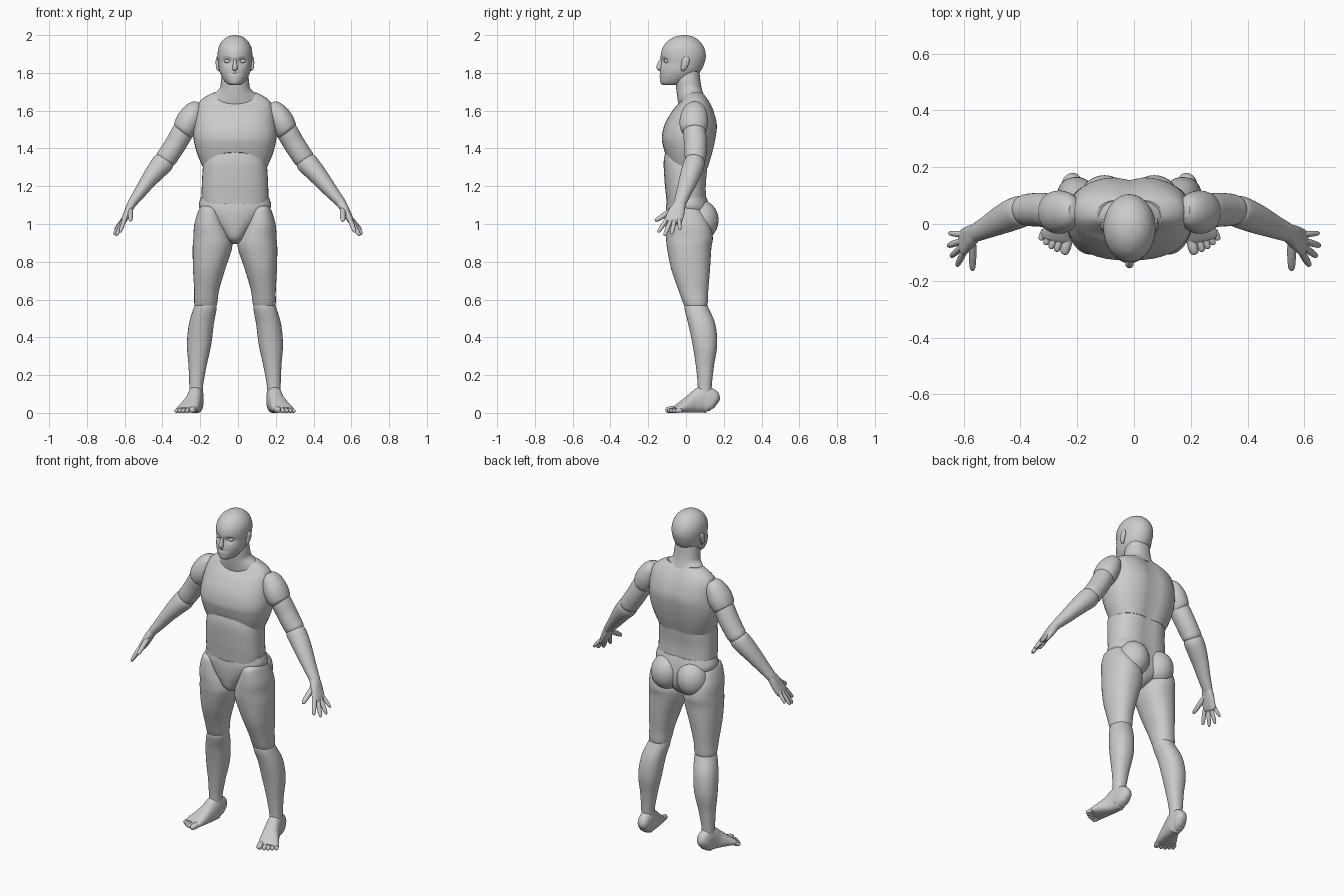
import bpy, bmesh, math
from mathutils import Vector

N = 40


def spline(rows, steps=6):
    """Catmull-Rom resampling of a list of equal-length tuples."""
    out = []
    for i in range(len(rows) - 1):
        a, b, c, d = (rows[max(0, min(len(rows) - 1, i + k))] for k in (-1, 0, 1, 2))
        for j in range(steps):
            t = j / steps
            out.append([0.5 * (2 * q + (r - p) * t + (2 * p - 5 * q + 4 * r - s) * t * t
                               + (3 * q - p - 3 * r + s) * t ** 3)
                        for p, q, r, s in zip(a, b, c, d)])
    return out + [list(rows[-1])]


def skin(name, rings, side=1):
    """Skin a list of closed point rings, capped at both ends."""
    bm = bmesh.new()
    loops = [[bm.verts.new((p[0] * side, p[1], max(p[2], 0.0))) for p in r] for r in rings]
    n = len(loops[0])
    for a, b in zip(loops, loops[1:]):
        for i in range(n):
            bm.faces.new((a[i], a[(i + 1) % n], b[(i + 1) % n], b[i]))
    bm.faces.new(loops[0])
    bm.faces.new(loops[-1])
    return finish(name, bm)


def finish(name, bm):
    # the body axis sits slightly left of the hands' midpoint
    for v in bm.verts:
        v.co.x -= 0.016 * max(0, min(1, (0.655 - abs(v.co.x)) / 0.22))
    bmesh.ops.recalc_face_normals(bm, faces=bm.faces)
    me = bpy.data.meshes.new(name)
    bm.to_mesh(me)
    bm.free()
    ob = bpy.data.objects.new(name, me)
    bpy.context.collection.objects.link(ob)
    return ob


def unit(i, n, e):
    c, s = math.cos(2 * math.pi * i / n), math.sin(2 * math.pi * i / n)
    return math.copysign(abs(c) ** (2 / e), c), math.copysign(abs(s) ** (2 / e), s)


def stack(name, rows, side=1, e=2.2, groove=0.0, n=N, warp=None):
    """Horizontal rings: z, x centre, front y, back y, half width, front lift."""
    rings = []
    for z, cx, yf, yb, w, lift in spline(rows):
        ring = []
        for i in range(n):
            c, s = unit(i, n, e)
            x, y = cx + w * c, (yf + yb) / 2 + (yb - yf) / 2 * s
            if s > 0:
                y -= groove * math.exp(-(x / 0.04) ** 2)
            p = (x, y, z + lift * max(0, -s) ** 2)
            ring.append(warp(p) if warp else p)
        rings.append(ring)
    return skin(name, rings, side)


def limb(name, rows, side=1, axis=(0, 1, 0), e=2.0, n=N, steps=6):
    """Rings across a path: x, y, z, radius along axis, radius across it."""
    rows = spline(rows, steps)
    rings = []
    for k, r in enumerate(rows):
        t = (Vector(rows[min(k + 1, len(rows) - 1)][:3]) - Vector(rows[max(k - 1, 0)][:3])).normalized()
        u = Vector(axis)
        u = (u - t * u.dot(t)).normalized()
        v = t.cross(u)
        ring = []
        for i in range(n):
            c, s = unit(i, n, e)
            ring.append(Vector(r[:3]) + u * r[3] * c + v * r[4] * s)
        rings.append(ring)
    return skin(name, rings, side)


def digit(name, p, q, r, side, axis=(0, 1, 0)):
    p, q = Vector(p), Vector(q)
    rows = [(*p.lerp(q, t), r * f, r * f) for t, f in
            ((0, 1), (0.45, 1.05), (0.75, 0.92), (0.92, 0.7), (1, 0.15))]
    limb(name, rows, side, axis, n=14, steps=3)


def ball(name, centre, radii, side=1):
    bm = bmesh.new()
    bmesh.ops.create_uvsphere(bm, u_segments=32, v_segments=20, radius=1)
    for v in bm.verts:
        v.co = Vector(((centre[0] + v.co.x * radii[0]) * side,
                       centre[1] + v.co.y * radii[1], centre[2] + v.co.z * radii[2]))
    finish(name, bm)


# head with eye sockets and mouth line
def face(p):
    x, y, z = p
    if y < -0.04:
        y += 0.017 * math.exp(-((abs(x) - 0.04) / 0.02) ** 2 - ((z - 1.862) / 0.016) ** 2)
        y += 0.005 * math.exp(-(x / 0.03) ** 2 - ((z - 1.797) / 0.006) ** 2)
    return x, y, z


stack("head", [
    (1.735, 0, -0.118, -0.03, 0.026, 0), (1.745, 0, -0.134, 0.0, 0.045, 0),
    (1.775, 0, -0.139, 0.045, 0.067, 0), (1.81, 0, -0.138, 0.078, 0.082, 0),
    (1.85, 0, -0.132, 0.097, 0.088, 0), (1.89, 0, -0.134, 0.105, 0.092, 0),
    (1.93, 0, -0.125, 0.097, 0.088, 0), (1.965, 0, -0.1, 0.075, 0.071, 0),
    (1.99, 0, -0.062, 0.04, 0.042, 0), (2.0, 0, -0.02, 0.0, 0.008, 0)],
    e=2.0, n=72, warp=face)
limb("nose", [(0, -0.126, 1.875, 0.007, 0.008), (0, -0.135, 1.855, 0.009, 0.012),
              (0, -0.141, 1.832, 0.014, 0.015), (0, -0.139, 1.82, 0.014, 0.012),
              (0, -0.135, 1.814, 0.006, 0.006)], axis=(1, 0, 0), n=20)

# neck and trunk
stack("neck", [
    (1.82, 0, -0.05, 0.07, 0.066, 0), (1.76, 0, -0.055, 0.076, 0.074, 0),
    (1.72, 0, -0.05, 0.083, 0.08, -0.02), (1.695, 0, -0.042, 0.09, 0.105, -0.05),
    (1.68, 0, -0.035, 0.095, 0.125, -0.06)])
stack("chest", [
    (1.3, 0, -0.112, 0.122, 0.17, 0.08), (1.38, 0, -0.122, 0.145, 0.203, 0.035),
    (1.46, 0, -0.128, 0.162, 0.22, 0), (1.53, 0, -0.112, 0.168, 0.216, 0),
    (1.6, 0, -0.072, 0.15, 0.206, 0), (1.645, 0, -0.045, 0.128, 0.19, -0.015),
    (1.675, 0, -0.035, 0.108, 0.155, -0.035), (1.695, 0, -0.03, 0.09, 0.115, -0.055)],
    e=2.4, groove=0.014)
stack("abdomen", [
    (1.36, 0, -0.105, 0.12, 0.16, 0.04), (1.3, 0, -0.118, 0.118, 0.17, 0.03),
    (1.22, 0, -0.113, 0.11, 0.175, 0), (1.15, 0, -0.106, 0.11, 0.177, 0),
    (1.1, 0, -0.1, 0.115, 0.175, -0.02)], e=2.5, groove=0.01)
stack("pelvis", [
    (1.14, 0, -0.104, 0.115, 0.181, -0.035), (1.09, 0, -0.107, 0.13, 0.19, -0.015),
    (1.03, 0, -0.107, 0.14, 0.15, 0), (0.97, 0, -0.1, 0.135, 0.092, 0),
    (0.92, 0, -0.082, 0.105, 0.05, 0), (0.893, 0, -0.035, 0.06, 0.02, 0)], groove=0.012)

for side, tag in ((1, "left_"), (-1, "right_")):
    ball(tag + "eye", (0.04, -0.101, 1.862), (0.017, 0.015, 0.012), side)
    limb(tag + "ear", [(0.083, -0.018, 1.812, 0.008, 0.005), (0.09, -0.013, 1.825, 0.014, 0.009),
                       (0.093, -0.005, 1.85, 0.019, 0.009), (0.093, 0.0, 1.872, 0.019, 0.008),
                       (0.091, 0.002, 1.886, 0.008, 0.005)], side, n=20)
    ball(tag + "buttock", (0.088, 0.08, 1.02), (0.09, 0.092, 0.105), side)

    # arm
    limb(tag + "shoulder", [
        (0.195, 0.05, 1.64, 0.025, 0.02), (0.205, 0.048, 1.622, 0.05, 0.04),
        (0.222, 0.045, 1.59, 0.067, 0.057), (0.245, 0.042, 1.545, 0.076, 0.066),
        (0.268, 0.042, 1.5, 0.07, 0.062), (0.28, 0.042, 1.482, 0.052, 0.048)], side)
    limb(tag + "upper_arm", [
        (0.25, 0.045, 1.53, 0.05, 0.05), (0.275, 0.045, 1.49, 0.06, 0.057),
        (0.31, 0.05, 1.43, 0.06, 0.057), (0.345, 0.05, 1.375, 0.058, 0.056),
        (0.368, 0.05, 1.342, 0.053, 0.054), (0.378, 0.048, 1.325, 0.035, 0.035)], side)
    limb(tag + "forearm", [
        (0.36, 0.05, 1.353, 0.042, 0.042), (0.38, 0.045, 1.325, 0.055, 0.057),
        (0.415, 0.032, 1.285, 0.056, 0.053), (0.46, 0.012, 1.23, 0.05, 0.044),
        (0.51, -0.012, 1.165, 0.04, 0.034), (0.55, -0.03, 1.115, 0.033, 0.026),
        (0.562, -0.036, 1.098, 0.028, 0.022)], side)
    limb(tag + "palm", [
        (0.55, -0.03, 1.115, 0.03, 0.023), (0.565, -0.04, 1.09, 0.037, 0.023),
        (0.582, -0.053, 1.055, 0.044, 0.02), (0.6, -0.066, 1.02, 0.045, 0.016),
        (0.606, -0.07, 1.006, 0.036, 0.01)], side, e=2.4)
    for nm, p, q, r in (
            ("thumb", (0.562, -0.06, 1.082), (0.562, -0.165, 1.015), 0.014),
            ("index_finger", (0.595, -0.1, 1.028), (0.622, -0.148, 0.955), 0.0115),
            ("middle_finger", (0.602, -0.08, 1.022), (0.645, -0.115, 0.936), 0.0115),
            ("ring_finger", (0.605, -0.06, 1.022), (0.657, -0.077, 0.944), 0.0115),
            ("little_finger", (0.602, -0.037, 1.03), (0.653, -0.032, 0.968), 0.01)):
        digit(tag + nm, p, q, r, side)

    # leg
    stack(tag + "thigh", [
        (1.095, 0.145, -0.075, 0.04, 0.03, 0), (1.075, 0.138, -0.098, 0.08, 0.054, 0),
        (1.0, 0.132, -0.108, 0.125, 0.083, 0), (0.93, 0.12, -0.106, 0.142, 0.1, 0),
        (0.87, 0.12, -0.1, 0.134, 0.104, 0), (0.76, 0.137, -0.078, 0.127, 0.085, 0),
        (0.65, 0.15, -0.04, 0.118, 0.066, 0), (0.575, 0.155, -0.012, 0.114, 0.06, 0),
        (0.55, 0.156, 0.005, 0.1, 0.045, 0)], side)
    stack(tag + "shin", [
        (0.595, 0.155, 0.005, 0.1, 0.046, 0), (0.56, 0.157, -0.009, 0.117, 0.06, 0),
        (0.47, 0.178, 0.012, 0.155, 0.066, 0), (0.36, 0.19, 0.035, 0.165, 0.064, 0),
        (0.25, 0.198, 0.052, 0.148, 0.048, 0), (0.15, 0.205, 0.062, 0.137, 0.037, 0),
        (0.1, 0.206, 0.06, 0.135, 0.036, 0)], side)
    limb(tag + "foot", [
        (0.203, 0.163, 0.045, 0.014, 0.025), (0.203, 0.15, 0.054, 0.032, 0.05),
        (0.205, 0.125, 0.066, 0.038, 0.066), (0.207, 0.09, 0.07, 0.041, 0.072),
        (0.217, 0.045, 0.054, 0.044, 0.056), (0.234, 0.0, 0.037, 0.052, 0.038),
        (0.254, -0.045, 0.021, 0.058, 0.02), (0.259, -0.06, 0.017, 0.048, 0.012)],
        side, axis=(0.965, 0.26, 0), e=2.4)
    for i, r in enumerate((0.017, 0.0125, 0.012, 0.0115, 0.011)):
        x = (0.217, 0.244, 0.264, 0.283, 0.3)[i]
        y = (-0.058, -0.052, -0.046, -0.036, -0.024)[i]
        digit(f"{tag}toe_{i + 1}", (x, y, r + 0.004), (x + 0.014, y - 0.05 + 0.004 * i, r * 0.8),
              r, side, (1, 0, 0))

# smooth shading
for ob in bpy.context.collection.objects:
    ob.select_set(True)
    bpy.context.view_layer.objects.active = ob
bpy.ops.object.shade_smooth_by_angle(angle=math.radians(40))
